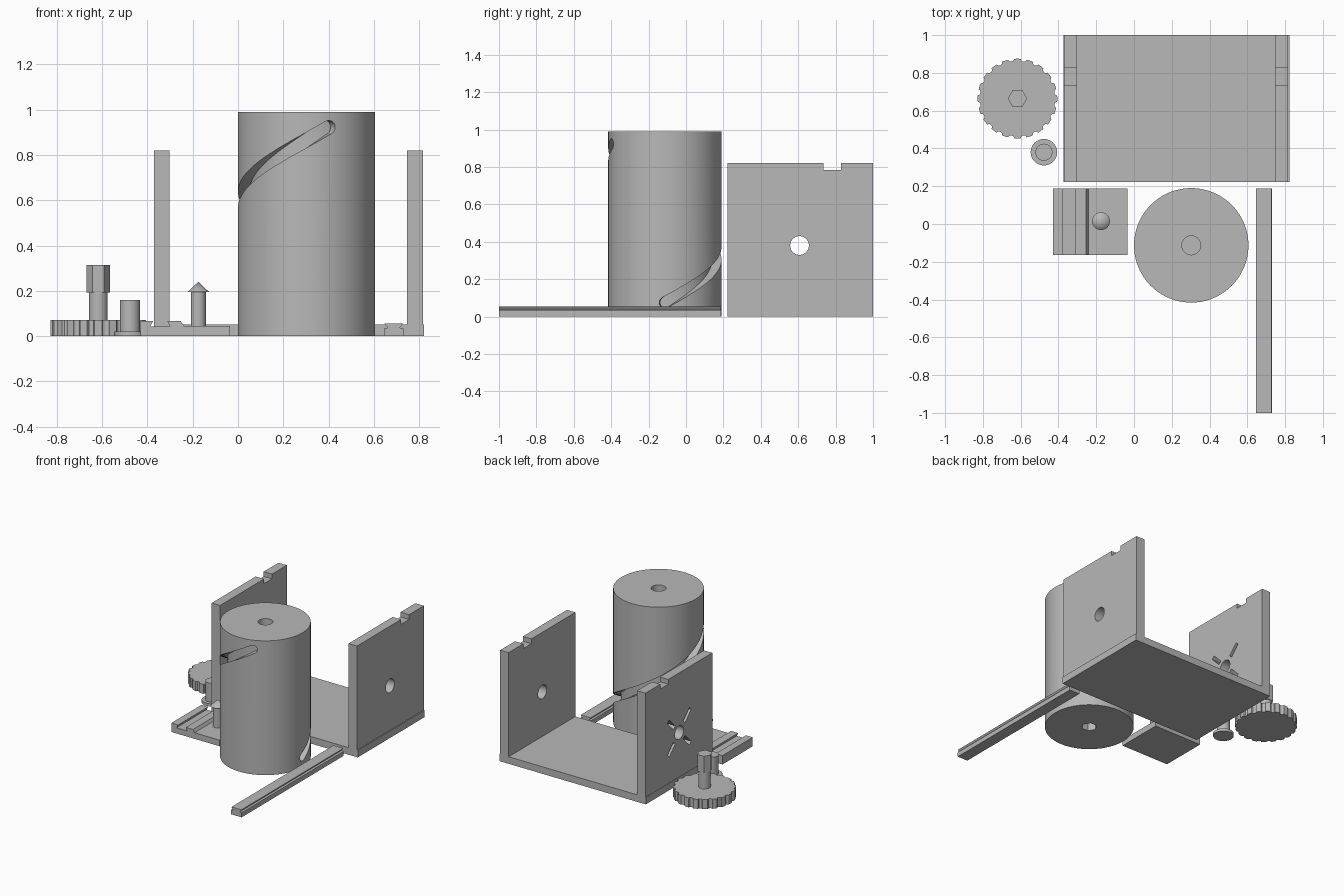
import bpy, bmesh, math
from mathutils import Matrix, Vector

if "Cube" in bpy.data.objects:
    bpy.data.objects.remove(bpy.data.objects["Cube"])

grey = bpy.data.materials.new("plain grey")
grey.diffuse_color = (0.48, 0.48, 0.48, 1)
grey.use_nodes = True
grey.node_tree.nodes["Principled BSDF"].inputs["Base Color"].default_value = grey.diffuse_color


def finish(name, bm):
    bmesh.ops.recalc_face_normals(bm, faces=bm.faces[:])
    mesh = bpy.data.meshes.new(name)
    bm.to_mesh(mesh)
    bm.free()
    mesh.materials.append(grey)
    ob = bpy.data.objects.new(name, mesh)
    bpy.context.collection.objects.link(ob)
    return ob


def prism(name, pts, lo, hi, axis="z"):
    """Extrude a flat outline along z (x,y points), y (x,z) or x (y,z)."""
    place = {"z": lambda a, b, t: (a, b, t),
             "y": lambda a, b, t: (a, t, b),
             "x": lambda a, b, t: (t, a, b)}[axis]
    bm = bmesh.new()
    low = [bm.verts.new(place(a, b, lo)) for a, b in pts]
    top = [bm.verts.new(place(a, b, hi)) for a, b in pts]
    bm.faces.new(low)
    bm.faces.new(top)
    n = len(pts)
    for i in range(n):
        j = (i + 1) % n
        bm.faces.new((low[i], low[j], top[j], top[i]))
    return finish(name, bm)


def ring(cx, cy, r, n=48):
    return [(cx + r * math.cos(2 * math.pi * i / n),
             cy + r * math.sin(2 * math.pi * i / n)) for i in range(n)]


def rect(a0, b0, a1, b1):
    return [(a0, b0), (a1, b0), (a1, b1), (a0, b1)]


def lathe(name, cx, cy, profile, n=48):
    """Stack of rings given as (radius, height)."""
    bm = bmesh.new()
    rings = [[bm.verts.new((x, y, z)) for x, y in ring(cx, cy, r, n)] for r, z in profile]
    for a, b in zip(rings, rings[1:]):
        for i in range(n):
            j = (i + 1) % n
            bm.faces.new((a[i], a[j], b[j], b[i]))
    bm.faces.new(rings[0])
    bm.faces.new(rings[-1])
    bmesh.ops.remove_doubles(bm, verts=bm.verts[:], dist=1e-5)
    return finish(name, bm)


def cut(ob, cutters):
    for c in cutters:
        c.hide_render = True
        m = ob.modifiers.new("cut", "BOOLEAN")
        m.operation, m.solver, m.object = "DIFFERENCE", "EXACT", c
    bpy.context.view_layer.update()
    deps = bpy.context.evaluated_depsgraph_get()
    mesh = bpy.data.meshes.new_from_object(ob.evaluated_get(deps))
    ob.modifiers.clear()
    ob.data = mesh
    for c in cutters:
        bpy.data.objects.remove(c)


# Frame: floor and two side walls
prism("frame_floor", rect(-0.372, 0.222, 0.822, 1.0), 0, 0.052)
HY, HZ = 0.607, 0.38
for name, x0, x1 in (("left_wall", -0.37, -0.302), ("right_wall", 0.747, 0.816)):
    wall = prism(name, [(0.222, 0.05), (1.0, 0.05), (1.0, 0.82), (0.828, 0.82), (0.828, 0.785),
                        (0.735, 0.785), (0.735, 0.82), (0.222, 0.82)], x0, x1, "x")
    cutters = [prism("axle_hole", ring(HY, HZ, 0.05), x0 - 0.1, x1 + 0.1, "x")]
    if name == "left_wall":
        # Four diagonal slots around the axle hole
        for k in range(4):
            a = math.pi / 4 + k * math.pi / 2
            c, s = math.cos(a), math.sin(a)
            pts = [(HY + u * c - v * s, HZ + u * s + v * c)
                   for u, v in rect(0.08, -0.014, 0.18, 0.014)]
            cutters.append(prism("slot", pts, x0 - 0.1, x1 + 0.1, "x"))
    cut(wall, cutters)

# Drum with a helical groove, round socket on top and hex socket below
CX, CY, R = 0.303, -0.113, 0.303
drum = prism("drum", ring(CX, CY, R, 96), 0, 0.99)


def helix_groove(a0, z0, a1, z1, width, depth, steps=140):
    da, dz = a1 - a0, z1 - z0
    length = math.hypot(da * R, dz)
    ta, tz = da * R / length, dz / length
    h = width / 2
    total = length + 2 * h
    # denser sampling at the round ends
    ss = [h - h * math.cos(math.pi * (i + 1) / 20) for i in range(10)]
    ss = ss + [h + length * i / steps for i in range(1, steps)] + [total - s for s in reversed(ss)]
    bm = bmesh.new()
    rows = []
    for s in ss:
        e = max(0, h - s, s - (total - h))
        w = math.sqrt(max(h * h - e * e, 1e-7))
        row = []
        for r, side in ((R - depth, -w), (R - depth, w), (R + 0.04, w), (R + 0.04, -w)):
            a = a0 + ((s - h) * ta - side * tz) / R
            row.append(bm.verts.new((CX + r * math.cos(a), CY + r * math.sin(a),
                                     z0 + (s - h) * tz + side * ta)))
        rows.append(row)
    for p, q in zip(rows, rows[1:]):
        for i in range(4):
            j = (i + 1) % 4
            bm.faces.new((p[i], p[j], q[j], q[i]))
    bm.faces.new(rows[0])
    bm.faces.new(rows[-1])
    bmesh.ops.triangulate(bm, faces=bm.faces[:])
    return finish("groove", bm)


groove = helix_groove(math.radians(289), 0.922, math.radians(0), 0.075, 0.06, 0.05)
cut(drum, [groove,
           prism("top_socket", ring(CX, CY, 0.05), 0.83, 1.1),
           prism("hex_socket", ring(CX, CY, 0.053, 6), -0.1, 0.14)])

# Dovetail rail
rail = [(0.645, 0), (0.73, 0), (0.73, 0.034), (0.714, 0.036), (0.728, 0.055),
        (0.647, 0.055), (0.661, 0.036), (0.645, 0.034)]
prism("dovetail_rail", rail, -1.0, 0.188, "y")

# Slider with dovetail groove and pointed follower pin
slider = [(-0.43, 0), (-0.035, 0), (-0.035, 0.045), (-0.24, 0.045), (-0.253, 0.066),
          (-0.312, 0.066), (-0.30, 0.042), (-0.388, 0.042), (-0.375, 0.066), (-0.43, 0.066)]
prism("slider", slider, -0.163, 0.188, "y")
lathe("follower_pin", -0.175, 0.015, [(0.033, 0.04), (0.033, 0.195), (0.047, 0.195), (0.0, 0.24)])

# Scalloped knob with round shaft and hex key
KX, KY, TEETH, SUB = -0.617, 0.664, 20, 12
outline = []
for i in range(TEETH * SUB):
    u = (i % SUB) / SUB - 0.5
    dip = 0.013 * math.sqrt(max(0, 1 - (u / 0.25) ** 2))
    a = 2 * math.pi * i / (TEETH * SUB)
    outline.append((KX + (0.211 - dip) * math.cos(a), KY + (0.211 - dip) * math.sin(a)))
prism("knob", outline, 0, 0.07)
prism("knob_shaft", ring(KX, KY, 0.041), 0.06, 0.2)
prism("hex_key", ring(KX, KY, 0.051, 6), 0.192, 0.315)

# Small flanged axle pin
lathe("axle_pin", -0.477, 0.38, [(0.07, 0), (0.07, 0.02), (0.045, 0.02), (0.045, 0.16)])

# Smooth round surfaces, keep edges crisp
bpy.ops.object.select_all(action="DESELECT")
for ob in bpy.context.scene.objects:
    ob.select_set(True)
    bpy.context.view_layer.objects.active = ob
bpy.ops.object.shade_smooth_by_angle(angle=math.radians(30))
